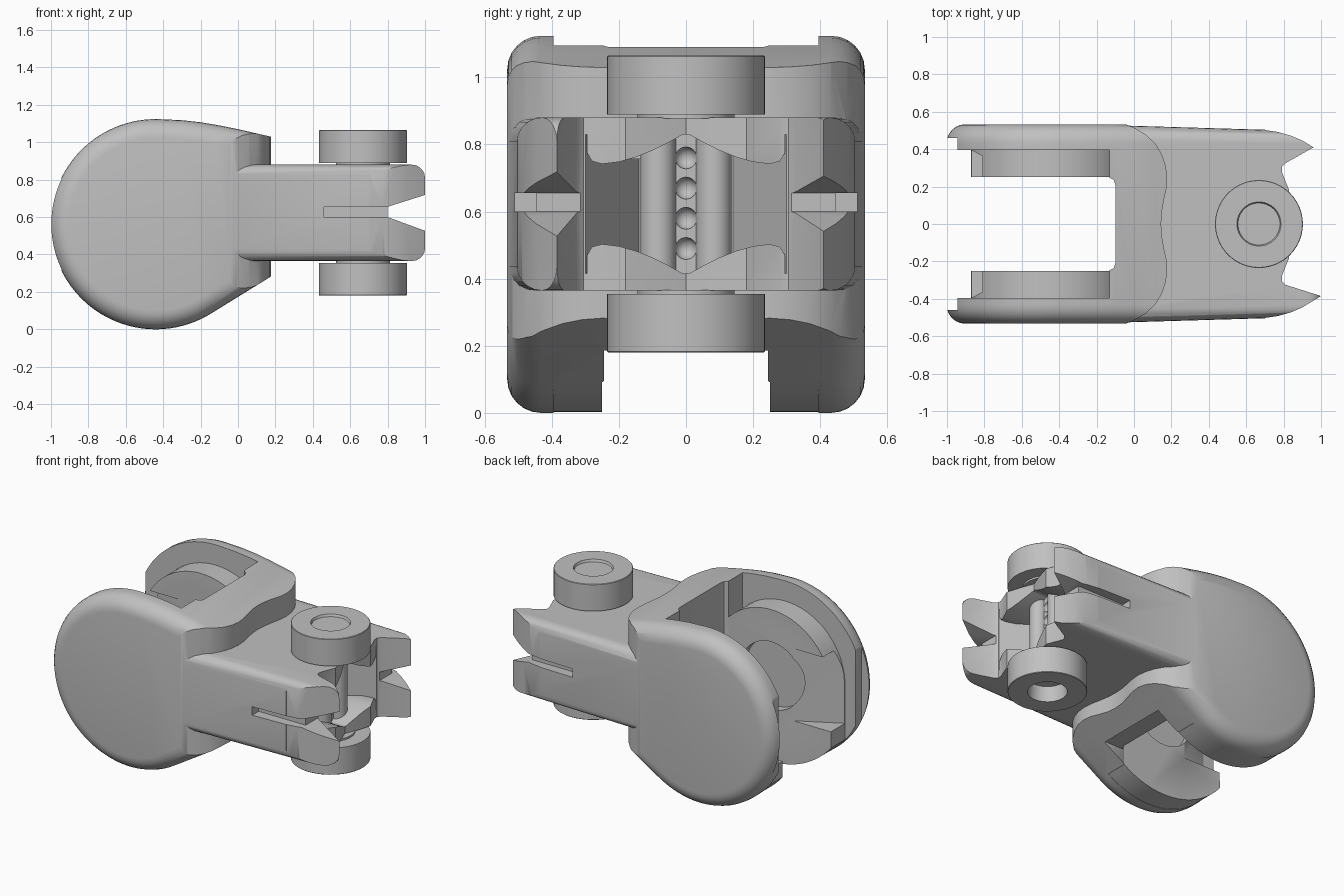
import bpy, bmesh
from math import sin, cos, radians
from mathutils import Vector

if "Cube" in bpy.data.objects:
    bpy.data.objects.remove(bpy.data.objects["Cube"])

GREY = (0.53, 0.53, 0.53, 1)
grey = bpy.data.materials.new("plain grey")
grey.use_nodes = True
grey.diffuse_color = GREY
grey.node_tree.nodes["Principled BSDF"].inputs["Base Color"].default_value = GREY


def finish(name, bm):
    bmesh.ops.recalc_face_normals(bm, faces=bm.faces)
    if bm.calc_volume(signed=True) < 0:
        bmesh.ops.reverse_faces(bm, faces=bm.faces)
    mesh = bpy.data.meshes.new(name)
    bm.to_mesh(mesh)
    bm.free()
    obj = bpy.data.objects.new(name, mesh)
    bpy.context.collection.objects.link(obj)
    mesh.materials.append(grey)
    return obj


def loft(name, rings):
    """Skin a stack of equal rings of points and cap both ends."""
    bm = bmesh.new()
    rings = [[bm.verts.new(p) for p in ring] for ring in rings]
    for a, b in zip(rings, rings[1:]):
        for k in range(len(a)):
            m = (k + 1) % len(a)
            bm.faces.new((a[k], a[m], b[m], b[k]))
    bm.faces.new(rings[0][::-1])
    bm.faces.new(rings[-1])
    return finish(name, bm)


def inset(pts, d):
    """Shrink an outline evenly by d."""
    p = [Vector(q) for q in pts]
    turn = 1 if sum(a.x * b.y - b.x * a.y for a, b in zip(p, p[1:] + p[:1])) > 0 else -1
    out = []
    for i, q in enumerate(p):
        e1, e2 = (q - p[i - 1]).normalized(), (p[(i + 1) % len(p)] - q).normalized()
        n1, n2 = Vector((-e1.y, e1.x)) * turn, Vector((-e2.y, e2.x)) * turn
        out.append(tuple(q + (n1 + n2) * d / (1 + n1.dot(n2))))
    return out


def prism(name, pts, axis, lo, hi, rim=0.0):
    """Extrude a 2D outline along an axis, optionally rounding both end rims."""
    place = {"x": lambda a, b, d: (d, a, b),
             "y": lambda a, b, d: (a, d, b),
             "z": lambda a, b, d: (a, b, d)}[axis]
    levels = [(lo, 0), (hi, 0)]
    if rim:
        turns = [radians(15 * k) for k in range(7)]
        levels = [(lo + rim - rim * cos(t), rim - rim * sin(t)) for t in turns]
        levels += [(hi - rim + rim * cos(t), rim - rim * sin(t)) for t in reversed(turns)]
    return loft(name, [[place(a, b, d) for a, b in inset(pts, s)] for d, s in levels])


def box(name, lo, hi, rim=0.0):
    """Box between two corners with optionally rounded edges."""
    bm = bmesh.new()
    bmesh.ops.create_cube(bm, size=1)
    for v in bm.verts:
        v.co = Vector([(c + 0.5) * (h - l) + l for c, l, h in zip(v.co, lo, hi)])
    if rim:
        bmesh.ops.bevel(bm, geom=bm.edges[:], offset=rim, segments=5, profile=0.5, affect="EDGES")
    return finish(name, bm)


def lathe(name, profile, x, y, steps=64):
    """Spin a radius/height outline round a vertical axis."""
    return loft(name, [[(x + a, y + b, z) for a, b in arc(0, 0, r, 0, 360, steps)[:-1]]
                       for r, z in profile])


def arc(cx, cz, r, a0, a1, n):
    return [(cx + r * cos(radians(a0 + (a1 - a0) * k / n)),
             cz + r * sin(radians(a0 + (a1 - a0) * k / n))) for k in range(n + 1)]


def combine(obj, other, op="DIFFERENCE"):
    mod = obj.modifiers.new("shape", "BOOLEAN")
    mod.operation, mod.object, mod.solver = op, other, "EXACT"
    bpy.context.view_layer.objects.active = obj
    bpy.ops.object.modifier_apply(modifier=mod.name)
    bpy.data.objects.remove(other)


def mirrored(half):
    return half + [(x, -y) for x, y in reversed(half) if y]


# Rounded head, trimmed by a wavy shoulder
AX, AZ = -0.44, 0.562
outline = arc(AX, AZ, 0.562, 86, 302, 64) + [
    (0.4, 0.42), (0.4, 0.975), (0.175, 1.03), (0.0, 1.07), (-0.1, 1.09), (-0.2, 1.107), (-0.3, 1.118)]
housing = prism("housing", outline, "y", -0.533, 0.533, 0.1)
shoulder = [(0.145, 0), (0.148, 0.06), (0.16, 0.13), (0.173, 0.19), (0.177, 0.25), (0.17, 0.31),
            (0.15, 0.37), (0.115, 0.43), (0.06, 0.48), (0.0, 0.515), (-0.06, 0.54), (-1.2, 0.54)]
combine(housing, prism("trim", mirrored(shoulder), "z", -1, 2), "INTERSECT")

# Tapered body with pointed jaws
body = box("body", (-0.3, -0.53, 0.365), (1.0, 0.53, 0.88), 0.07)
for v in body.data.vertices:
    v.co.y *= 1.003 - 0.07 * max(0, v.co.x)


def jaw(tip_x, tip_y):
    return [(0.7, 0.6), (0.7, 0.502), (0.77, 0.492), (0.84, 0.472), (0.9, 0.446), (tip_x, tip_y),
            (0.81, 0.325), (0.79, 0.305), (0.79, 0.28), (0.83, 0.18), (0.8, 0.08)]


plan = [(-0.4, 0.6)] + jaw(0.96, 0.41) + [(0.77, 0)]
plan += [(x, -y) for x, y in reversed(jaw(1.0, 0.385))] + [(-0.4, -0.6)]
combine(body, prism("plan", plan, "z", 0, 1.2), "INTERSECT")
combine(housing, body, "UNION")

# Cavity between the jaws, narrowing inwards
wedge = [(0.5, 0.14), (0.79, 0.3), (0.81, 0.317), (1.2, 0.44)]
combine(housing, prism("cavity", mirrored(wedge), "z", 0.415, 0.83))

# Shallow slots along both jaw sides, with a deeper flared mouth
slot = [(0.46, 0.6), (0.82, 0.6), (0.82, 0.655), (0.46, 0.655)]
mouth = [(0.8, 0.6), (1.1, 0.49), (1.1, 0.75), (0.8, 0.655)]
for side in (1, -1):
    for pts, depth in ((slot, 0.445), (mouth, 0.3)):
        combine(housing, prism("side_slot", pts, "y", *sorted((side * depth, side * 0.7))))

# Fork slot, arm pockets and end steps
fork = [(-0.1, 0.21), (-0.108, 0.235), (-0.135, 0.25), (-1.2, 0.25)]
combine(housing, prism("fork_slot", mirrored(fork), "z", -1, 2))
combine(housing, box("pocket", (-1.2, -0.395, -1), (-0.132, 0.395, 2)))
combine(housing, box("end_step", (-1.2, -0.46, -1), (-0.945, 0.46, 2)))
combine(housing, box("underside_relief", (-0.2, -0.245, -1), (0.02, 0.245, 0.19)))

# Arched lugs inside the arms, each with a round recess and a sloping entry
lug_outline = arc(AX, AZ, 0.43, -20, 180, 40) + [(-0.87, 0.31)] + arc(AX, AZ, 0.56, 219.5, 303, 24)
for side, name in ((1, "back_lug"), (-1, "front_lug")):
    lug = prism(name, lug_outline, "y", *sorted((side * 0.25, side * 0.41)))
    combine(lug, box("lug_trim", (-0.131, -1, -1), (0.5, 1, 2)))
    ramp = [(-0.6, side * 0.2), (-0.6, side * 0.25), (-0.86, side * 0.39),
            (-1.2, side * 0.39), (-1.2, side * 0.2)]
    combine(lug, prism("entry", ramp, "z", 0.31, 0.78))
    combine(lug, prism("recess", arc(AX, AZ, 0.22, 0, 352.5, 47), "y",
                       *sorted((side * 0.2, side * 0.31))))

# Rollers above and below, with spacers and a hub hole
RX = 0.668
for name, base, way, depth in (("top_roller", 0.878, 1, 0.015), ("bottom_roller", 0.367, -1, 0.1)):
    hub = [(0.145, 0.0), (0.145, 0.012), (0.235, 0.012), (0.235, 0.184), (0.232, 0.187),
           (0.118, 0.187), (0.112, 0.187 - depth)]
    lathe(name, [(r, base + way * h) for r, h in hub], RX, 0)

# Curved lips on the cavity roof and floor, flush with the plate ends
lip = [(-0.295, 0.85), (-0.295, 0.775), (-0.28, 0.75), (-0.25, 0.742), (-0.2, 0.748), (-0.15, 0.762),
       (-0.1, 0.782), (-0.05, 0.807), (0, 0.835)]
lip += [(-y, z) for y, z in reversed(lip[:-1])]
for name, pts in (("upper_lip", lip), ("lower_lip", [(y, 1.245 - z) for y, z in lip])):
    combine(prism(name, pts, "x", 0.6, 0.84, 0.01), prism("plan", plan, "z", 0, 1.2), "INTERSECT")

# Twin posts and a dimpled web between them
for y, name in ((-0.083, "front_post"), (0.083, "back_post")):
    lathe(name, [(0.053, 0.4), (0.053, 0.84)], RX, y, 32)
web = box("post_web", (0.48, -0.05, 0.41), (RX, 0.05, 0.835))
for k in range(4):
    bm = bmesh.new()
    bmesh.ops.create_uvsphere(bm, u_segments=20, v_segments=12, radius=0.033)
    bmesh.ops.translate(bm, verts=bm.verts, vec=(RX + 0.004, 0, 0.49 + 0.09 * k))
    combine(web, finish("dimple", bm))

# Smooth shading with crisp edges
for obj in bpy.context.scene.objects:
    obj.select_set(obj.type == "MESH")
bpy.context.view_layer.objects.active = housing
bpy.ops.object.shade_smooth_by_angle(angle=radians(30))
